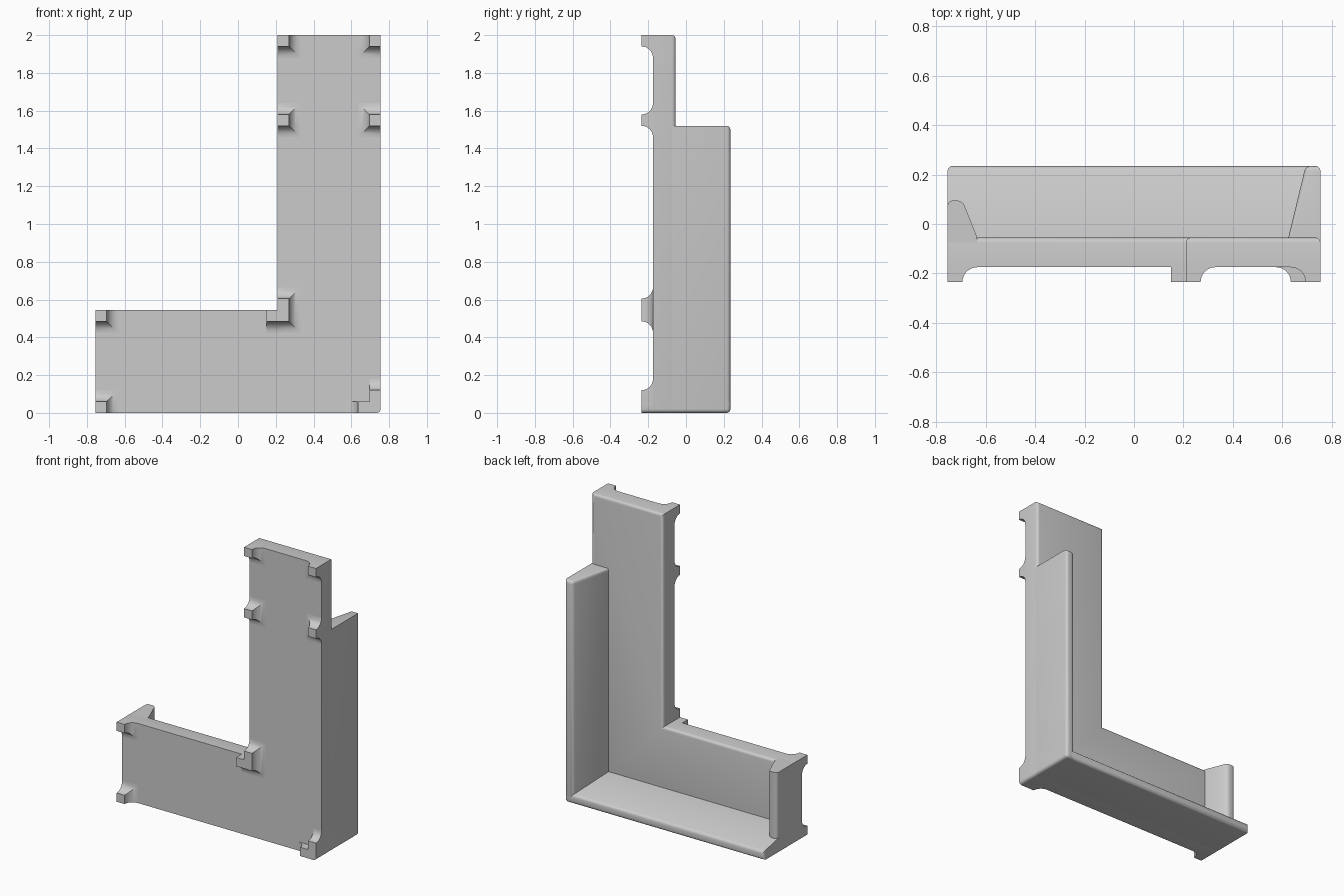
import bpy, bmesh, math
from mathutils import Vector

cube = bpy.data.objects.get("Cube")
if cube:
    bpy.data.objects.remove(cube, do_unlink=True)

grey = bpy.data.materials.new("plain grey")
grey.use_nodes = True
grey.diffuse_color = (0.6, 0.6, 0.6, 1)
grey.node_tree.nodes["Principled BSDF"].inputs["Base Color"].default_value = (0.6, 0.6, 0.6, 1)

# Main levels and outline
SIDE, TOP = 0.755, 2.0
INNER_X, INNER_Z = 0.21, 0.545
FOOT, UNDER, SEAT, CREST = -0.235, -0.175, -0.055, 0.235
SUNK = -0.1          # walls start inside the base
ROUND = 0.02


def round_edges(bm, rule, radius):
    edges = [e for e in bm.edges if all(rule(v.co) for v in e.verts)]
    if edges:
        bmesh.ops.bevel(bm, geom=edges, offset=radius, segments=4,
                        profile=0.5, affect='EDGES')


def finish(name, bm):
    bmesh.ops.recalc_face_normals(bm, faces=bm.faces)
    mesh = bpy.data.meshes.new(name)
    bm.to_mesh(mesh)
    bm.free()
    mesh.materials.append(grey)
    mesh.polygons.foreach_set("use_smooth", [True] * len(mesh.polygons))
    mesh.set_sharp_from_angle(angle=math.radians(32))
    obj = bpy.data.objects.new(name, mesh)
    bpy.context.collection.objects.link(obj)


def prism(name, points, push, rules, radius=ROUND):
    bm = bmesh.new()
    face = bm.faces.new([bm.verts.new(p) for p in points])
    ext = bmesh.ops.extrude_face_region(bm, geom=[face], use_keep_orig=True)
    moved = [g for g in ext["geom"] if isinstance(g, bmesh.types.BMVert)]
    bmesh.ops.translate(bm, verts=moved, vec=Vector(push))
    bmesh.ops.recalc_face_normals(bm, faces=bm.faces)
    round_edges(bm, lambda c: any(r(c) for r in rules), radius)
    finish(name, bm)


def corner(c):
    return c.x > SIDE - 0.003 and c.z < 0.003


# L-shaped seat base
outline = [(-SIDE, 0), (SIDE, 0), (SIDE, TOP), (INNER_X, TOP),
           (INNER_X, INNER_Z), (-SIDE, INNER_Z)]
prism("seat_base", [(x, UNDER, z) for x, z in outline], (0, SEAT - UNDER, 0),
      [lambda c: c.y > SEAT - 0.001, corner])

# Tapered backrests along the two outer sides
taper = [(0, SUNK), (0, CREST), (0.06, CREST), (0.13, SEAT), (0.13, SUNK)]
prism("long_backrest", [(SIDE - t, y, 0) for t, y in taper], (0, 0, 1.52),
      [lambda c: c.y > CREST - 0.001, corner,
       lambda c: c.z > 1.51 and c.y > SUNK + 0.01])
prism("short_backrest", [(-SIDE, y, t) for t, y in taper], (2 * SIDE, 0, 0),
      [lambda c: c.y > CREST - 0.001, corner])

# Low armrest, rounded along its crest only
bm = bmesh.new()
arm = [(0, SUNK), (0, 0.095), (0.06, 0.095), (0.12, SEAT), (0.12, SUNK)]
ends = [[bm.verts.new((-SIDE + t, y, z)) for t, y in arm] for z in (0, INNER_Z)]
bm.faces.new(ends[0])
bm.faces.new(ends[1])
for i in range(len(arm)):
    j = (i + 1) % len(arm)
    bm.faces.new((ends[0][i], ends[0][j], ends[1][j], ends[1][i]))
bmesh.ops.recalc_face_normals(bm, faces=bm.faces)
crest = [e for e in bm.edges if all(v.co.y > 0.09 for v in e.verts)
         and abs(e.verts[0].co.z - e.verts[1].co.z) > 0.1]
bmesh.ops.bevel(bm, geom=crest, offset=ROUND, segments=4, profile=0.5, affect='EDGES')
finish("armrest", bm)


def leg(name, x0, x1, z0, z1, flare):
    """Square foot whose sides named in flare (l, r, d, u) sweep into the base."""
    bm = bmesh.new()
    steps, radius = 8, UNDER - FOOT
    rings = []
    for k in range(steps + 1):
        a = math.pi / 2 * k / steps
        d, y = radius * (1 - math.cos(a)), FOOT + radius * math.sin(a)
        l, r, b, t = (d if side in flare else 0 for side in "lrdu")
        rings.append([bm.verts.new(p) for p in (
            (x0 - l, y, z0 - b), (x1 + r, y, z0 - b),
            (x1 + r, y, z1 + t), (x0 - l, y, z1 + t))])
    bm.faces.new(rings[0])
    for low, high in zip(rings, rings[1:]):
        for i in range(4):
            j = (i + 1) % 4
            bm.faces.new((low[i], low[j], high[j], high[i]))
    bmesh.ops.recalc_face_normals(bm, faces=bm.faces)
    round_edges(bm, corner, ROUND)
    finish(name, bm)


W = 0.06
# Feet at the armrest end
leg("arm_foot_upper", -SIDE, -SIDE + W, INNER_Z - W, INNER_Z, "rd")
leg("arm_foot_lower", -SIDE, -SIDE + W, 0, W, "ru")
# Paired feet on the long section
for label, z, ways in (("end", TOP - W, "d"), ("middle", 1.52, "du")):
    leg(label + "_foot_inner", INNER_X, INNER_X + W, z, z + W, "r" + ways)
    leg(label + "_foot_outer", SIDE - W, SIDE, z, z + W, "l" + ways)
# L-shaped feet at the inner and outer corners
leg("inner_corner_foot_a", INNER_X - W, INNER_X, INNER_Z - W, INNER_Z, "d")
leg("inner_corner_foot_b", INNER_X, INNER_X + W, INNER_Z - W, INNER_Z + W, "rdu")
leg("outer_corner_foot_a", SIDE - 2 * W, SIDE, 0, W, "l")
leg("outer_corner_foot_b", SIDE - W, SIDE, 0, 2 * W, "u")
